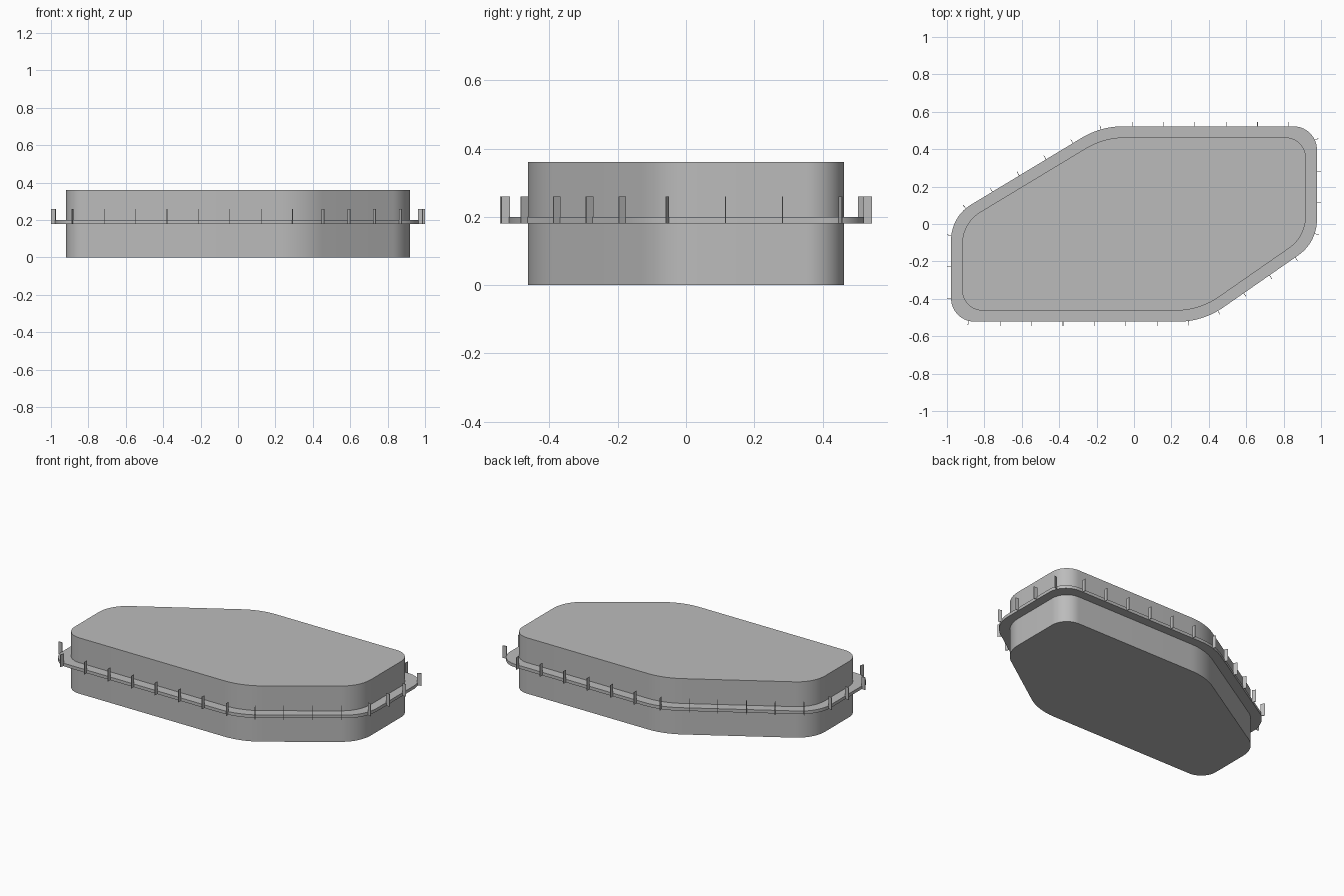
import bpy, bmesh, math
from mathutils import Vector

if "Cube" in bpy.data.objects:
    bpy.data.objects.remove(bpy.data.objects["Cube"], do_unlink=True)

grey = bpy.data.materials.new("plain grey")
grey.use_nodes = True
grey.diffuse_color = (0.5, 0.5, 0.5, 1)
grey.node_tree.nodes["Principled BSDF"].inputs["Base Color"].default_value = grey.diffuse_color

HALF_X, HALF_Y = 0.978, 0.522
INSET = 0.059          # gap between rim edge and body wall
RIM_LOW, RIM_HIGH = 0.18, 0.2
CLIP_TOP, CLIP_LENGTH, CLIP_THICK = 0.26, 0.023, 0.003
CLIP_COUNT = 31

# Sharp corners of the rim, counter-clockwise, with rounding radii
corners = [Vector(c) for c in (
    (-HALF_X, -HALF_Y), (0.368, -HALF_Y), (HALF_X, -0.098),
    (HALF_X, HALF_Y), (-0.178, HALF_Y), (-HALF_X, 0.039))]
rim_radii = [0.125, 0.42, 0.23, 0.125, 0.42, 0.22]
body_radii = [0.11, 0.4, 0.21, 0.11, 0.4, 0.2]


def inset_polygon(points, distance):
    result = []
    for i, p in enumerate(points):
        a = (p - points[i - 1]).normalized()
        b = (points[(i + 1) % len(points)] - p).normalized()
        na, nb = Vector((-a.y, a.x)), Vector((-b.y, b.x))
        result.append(p + (na + nb) * distance / (1 + na.dot(nb)))
    return result


def rounded_outline(points, radii, steps=14):
    outline = []
    for i, (p, r) in enumerate(zip(points, radii)):
        a = (p - points[i - 1]).normalized()
        b = (points[(i + 1) % len(points)] - p).normalized()
        turn = math.acos(a.dot(b))
        start = p - a * r * math.tan(turn / 2)
        inward = Vector((-a.y, a.x))
        for k in range(steps + 1):
            t = turn * k / steps
            outline.append(start + a * r * math.sin(t) + inward * r * (1 - math.cos(t)))
    return outline


def finish(name, bm):
    bmesh.ops.recalc_face_normals(bm, faces=bm.faces)
    mesh = bpy.data.meshes.new(name)
    bm.to_mesh(mesh)
    bm.free()
    mesh.materials.append(grey)
    obj = bpy.data.objects.new(name, mesh)
    bpy.context.collection.objects.link(obj)
    return obj


def prism(bm, outline, low, high):
    base = bm.faces.new([bm.verts.new((p.x, p.y, low)) for p in outline])
    top = bmesh.ops.extrude_face_region(bm, geom=[base], use_keep_orig=True)["geom"]
    verts = [g for g in top if isinstance(g, bmesh.types.BMVert)]
    bmesh.ops.translate(bm, verts=verts, vec=(0, 0, high - low))


def slab(name, outline, low, high):
    bm = bmesh.new()
    prism(bm, outline, low, high)
    obj = finish(name, bm)
    bpy.ops.object.select_all(action="DESELECT")
    obj.select_set(True)
    bpy.context.view_layer.objects.active = obj
    bpy.ops.object.shade_smooth_by_angle(angle=math.radians(30))


# Tray body and the flat rim around its middle
slab("body", rounded_outline(inset_polygon(corners, INSET), body_radii), 0, 0.36)
rim = rounded_outline(corners, rim_radii)
slab("rim", rim, RIM_LOW, RIM_HIGH)

# Thin upright clips spaced evenly along the rim edge
start = rim.index(rim[14])
path = rim[start:] + rim[:start + 1]
spans = [(q - p).length for p, q in zip(path, path[1:])]
spacing = sum(spans) / CLIP_COUNT
clips = bmesh.new()
travel, target = 0, 0.138
for p, q, span in zip(path, path[1:], spans):
    while span > 0 and target < travel + span and target < spacing * CLIP_COUNT:
        along = (q - p) / span
        out = Vector((along.y, -along.x))
        foot = p + along * (target - travel)
        side = along * CLIP_THICK / 2
        tip = foot + out * CLIP_LENGTH
        foot = foot - out * 0.002
        prism(clips, [foot - side, tip - side, tip + side, foot + side], RIM_LOW, CLIP_TOP)
        target += spacing
    travel += span
finish("rim_clips", clips)
